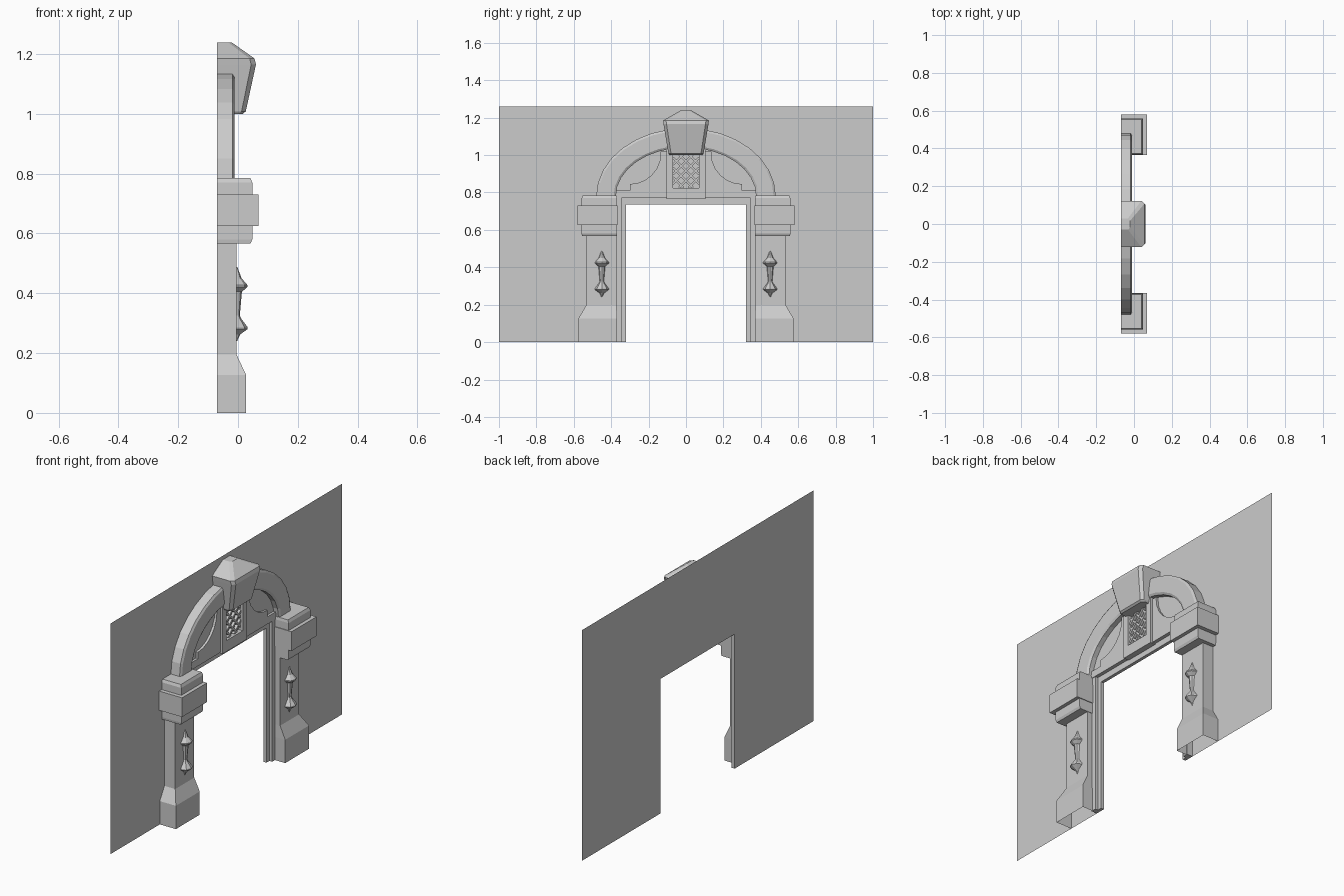
import bpy, bmesh, math
from mathutils import Vector

if "Cube" in bpy.data.objects:
    bpy.data.objects.remove(bpy.data.objects["Cube"])

BACK = -0.07  # wall plane


def finish(name, bm, mirror=False):
    bmesh.ops.recalc_face_normals(bm, faces=bm.faces[:])
    me = bpy.data.meshes.new(name)
    bm.to_mesh(me)
    bm.free()
    ob = bpy.data.objects.new(name, me)
    bpy.context.collection.objects.link(ob)
    if mirror:
        m = ob.modifiers.new("mirror", 'MIRROR')
        m.use_axis = (False, True, False)
        m.use_mirror_merge = False
    return ob


def loft(bm, rings, closed=True, caps=(True, True)):
    vs = [[bm.verts.new(p) for p in r] for r in rings]
    n = len(rings[0])
    for a, b in zip(vs, vs[1:]):
        for i in range(n if closed else n - 1):
            j = (i + 1) % n
            bm.faces.new((a[i], a[j], b[j], b[i]))
    if caps[0]:
        bm.faces.new(vs[0])
    if caps[1]:
        bm.faces.new(vs[-1])


def add_prism(bm, pts, x0, x1):
    loft(bm, [[(x, y, z) for y, z in pts] for x in (x0, x1)])


def prism(name, pts, x1, mirror=False, x0=BACK):
    bm = bmesh.new()
    add_prism(bm, pts, x0, x1)
    return finish(name, bm, mirror)


def rect(y0, y1, z0, z1):
    return [(y0, z0), (y1, z0), (y1, z1), (y0, z1)]


# Wall sheet with door opening
bm = bmesh.new()
outline = [(-1, 0), (-.32, 0), (-.32, .735), (.32, .735), (.32, 0), (1, 0), (1, 1.26), (-1, 1.26)]
for q in (rect(-1, -.32, 0, 1.26), rect(-.32, .32, .735, 1.26), rect(.32, 1, 0, 1.26)):
    bm.faces.new([bm.verts.new((BACK, y, z)) for y, z in q])
bmesh.ops.remove_doubles(bm, verts=bm.verts[:], dist=1e-5)
finish("wall", bm)

# Stepped door frame
prism("door_frame", [(-.345, 0), (-.32, 0), (-.32, .735), (.32, .735), (.32, 0),
                     (.345, 0), (.345, .77), (-.345, .77)], -.052)
prism("outer_jamb", rect(.345, .375, 0, .78), -.035, True)

# Pilasters: plinth, taper, shaft and three-tier capital (z, front, inner, outer)
sections = [(0, .027, .369, .575), (.127, .027, .369, .575), (.195, -.005, .371, .535),
            (.567, -.005, .371, .535), (.567, .042, .369, .556), (.58, .048, .369, .558),
            (.625, .048, .369, .558), (.625, .068, .365, .58), (.73, .068, .365, .58),
            (.73, .048, .369, .558), (.77, .048, .369, .558), (.785, .041, .372, .552)]
bm = bmesh.new()
loft(bm, [[(BACK, i, z), (x, i, z), (x, o, z), (BACK, o, z)] for z, x, i, o in sections],
     closed=False, caps=(False, True))
finish("pilaster", bm, True)

# Turned ornament on each shaft
profile = [(.002, .24), (.012, .262), (.037, .28), (.037, .287), (.016, .315), (.011, .325),
           (.018, .405), (.037, .421), (.037, .427), (.017, .45), (.003, .487)]
bm = bmesh.new()
N = 8
loft(bm, [[(-.005 + r * math.cos(2 * math.pi * k / N), .45 + r * math.sin(2 * math.pi * k / N), z)
           for k in range(N)] for r, z in profile])
finish("shaft_ornament", bm, True)

# Arch with bevelled front edges
bm = bmesh.new()
rings = []
for k in range(17):
    t = math.pi * k / 16
    c, s = math.cos(t), math.sin(t)
    sect = [(.48, .364, BACK), (.48, .364, -.018), (.468, .352, -.011),
            (.387, .272, -.011), (.375, .26, -.018), (.375, .26, BACK)]
    rings.append([(x, a * c, .78 + b * s) for a, b, x in sect])
loft(bm, rings)
finish("arch", bm)

# Panel filling the arch
fill = [(-.378, .77), (.378, .77)] + [(.378 * math.cos(math.pi * k / 16), .78 + .264 * math.sin(math.pi * k / 16))
                                     for k in range(17)]
prism("arch_panel", fill, -.045)

# Raised spandrels with scooped corners
scoop = [(.3 + .165 * math.cos(math.radians(a)), 1.01 + .165 * math.sin(math.radians(a)))
         for a in range(270, 179, -15)]
prism("spandrel", [(.1, .77), (.375, .77), (.375, .81), (.3, .81)] + scoop + [(.135, 1.02), (.1, 1.02)],
      -.032, True)

# Central frame and lattice
prism("panel_post", rect(.07, .105, .765, 1.04), -.02, True)
prism("panel_sill", rect(-.07, .07, .765, .825), -.02)
bm = bmesh.new()
y0, y1, z0, z1 = -.07, .07, .825, 1.005
w = .004
for sgn in (1, -1):
    for k in range(-2, 3):
        zc = .915 + k * .052
        # clip the diagonal z = zc + sgn*y to the panel
        lo, hi = sorted(((z0 - zc) * sgn, (z1 - zc) * sgn))
        a, b = max(y0, lo), min(y1, hi)
        if b - a < .01:
            continue
        add_prism(bm, [(a + w, zc + sgn * (a - w)), (b + w, zc + sgn * (b - w)),
                       (b - w, zc + sgn * (b + w)), (a - w, zc + sgn * (a + w))],
                  -.047, -.03 if sgn > 0 else -.033)
finish("lattice", bm)

# Keystone with hipped top (z, half width, front, chamfer)
bm = bmesh.new()
rings = []
for z, hw, x, c in [(1.0, .088, .016, .012), (1.008, .094, .026, .014), (1.165, .12, .06, .016),
                    (1.185, .123, .055, .016), (1.238, .03, -.02, .012)]:
    rings.append([(BACK, -hw, z), (x - c, -hw, z), (x, c - hw, z),
                  (x, hw - c, z), (x - c, hw, z), (BACK, hw, z)])
loft(bm, rings)
finish("keystone", bm)
